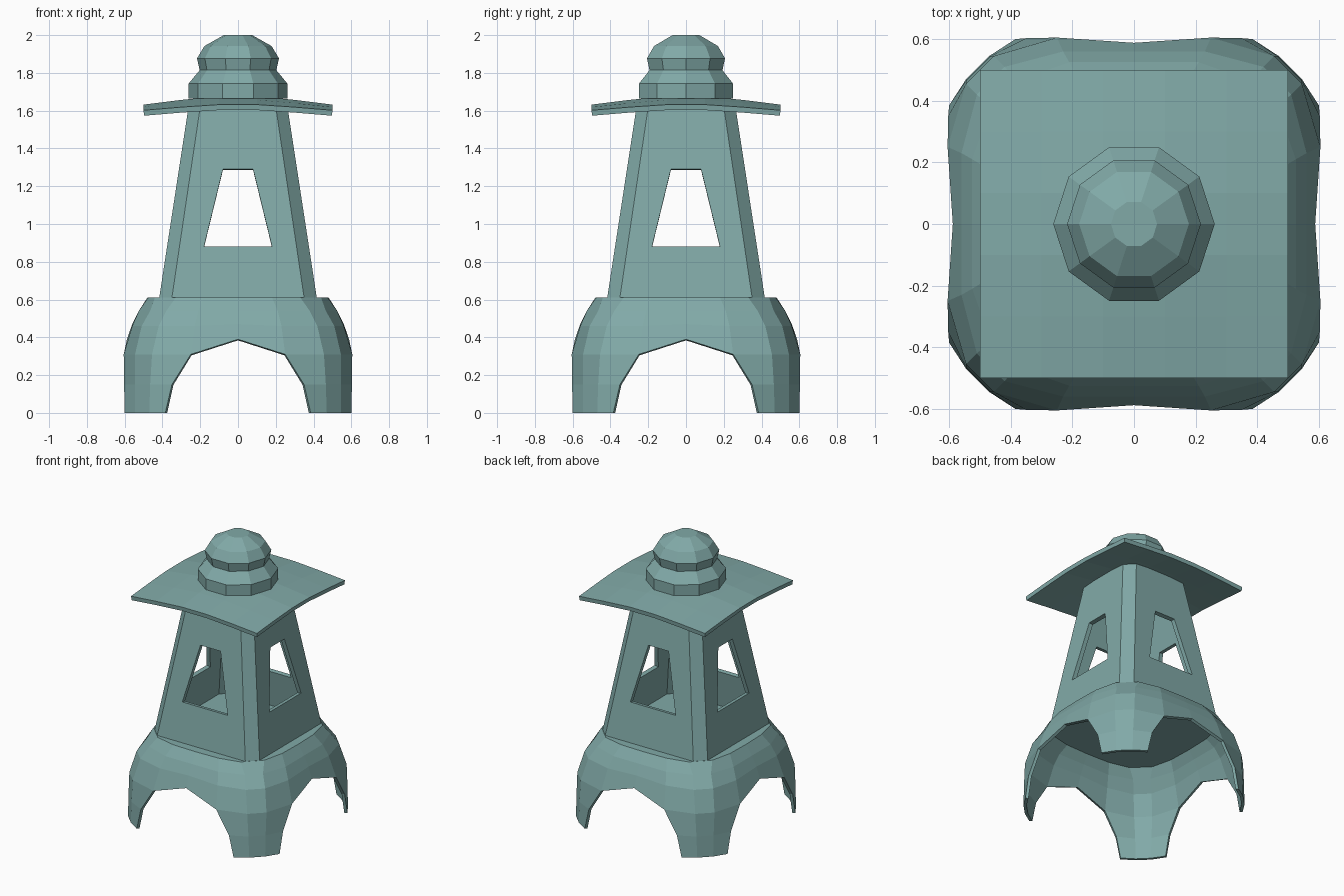
import bpy, bmesh, math
from mathutils import Vector

if "Cube" in bpy.data.objects:
    bpy.data.objects.remove(bpy.data.objects["Cube"])

# One weathered green stone colour
stone = bpy.data.materials.new("green_stone")
stone.diffuse_color = (0.22, 0.40, 0.39, 1)
stone.use_nodes = True
stone.node_tree.nodes["Principled BSDF"].inputs["Base Color"].default_value = stone.diffuse_color


def build(name, faces, inside, thickness=0):
    """Object from polygons, faces turned away from the inside point, optional shell thickness."""
    bm = bmesh.new()
    for pts in faces:
        bm.faces.new([bm.verts.new(p) for p in pts])
    bmesh.ops.remove_doubles(bm, verts=bm.verts, dist=1e-4)
    bm.normal_update()
    for f in bm.faces:
        if f.normal.dot(f.calc_center_median() - Vector(inside)) < 0:
            f.normal_flip()
    me = bpy.data.meshes.new(name)
    bm.to_mesh(me)
    bm.free()
    me.materials.append(stone)
    ob = bpy.data.objects.new(name, me)
    bpy.context.collection.objects.link(ob)
    if thickness:
        mod = ob.modifiers.new("shell", 'SOLIDIFY')
        mod.thickness = thickness
        mod.offset = -1
        mod.use_even_offset = True
    return ob


def turn(p, k):
    """Quarter turns about z."""
    x, y, z = p
    for _ in range(k % 4):
        x, y = -y, x
    return (x, y, z)


# Four-legged base: per row, z, mid-side (distance, z), arch edge point, corner point
rows = [
    (0.61, (0.48, 0.61), (0.18, 0.475), (0.33, 0.44)),
    (0.54, (0.525, 0.54), (0.21, 0.525), (0.38, 0.465)),
    (0.46, (0.56, 0.47), (0.23, 0.56), (0.42, 0.51)),
    (0.31, (0.588, 0.39), (0.25, 0.605), (0.455, 0.545)),
    (0.15, None, (0.35, 0.603), (0.465, 0.545)),
    (0.0, None, (0.385, 0.60), (0.47, 0.545)),
]
rings = []
for z, mid, a, b in rows:
    ring = []
    for k in range(4):
        quarter = [(0, -mid[0], mid[1]) if mid else None,
                   (a[0], -a[1], z), (b[0], -b[1], z),
                   (b[1], -b[0], z), (a[1], -a[0], z)]
        ring += [turn(p, k) if p else None for p in quarter]
    rings.append(ring)
faces = [rings[0]]
for up, low in zip(rings, rings[1:]):
    for i in range(20):
        j = (i + 1) % 20
        quad = [up[i], up[j], low[j], low[i]]
        if None not in quad:
            faces.append(quad)
build("legged_base", faces, (0, 0, 0.1), 0.02)

# Tapered lantern body with chamfered corners and four trapezoid windows
Z0, Z1 = 0.61, 1.64


def wall(x, z):
    return (x, -(0.417 + (0.259 - 0.417) * (z - Z0) / (Z1 - Z0)), z)


outer = [wall(-0.35, Z0), wall(0.35, Z0), wall(0.197, Z1), wall(-0.197, Z1)]
window = [wall(-0.18, 0.88), wall(0.18, 0.88), wall(0.08, 1.29), wall(-0.08, 1.29)]
faces = []
for k in range(4):
    o = [turn(p, k) for p in outer]
    w = [turn(p, k) for p in window]
    n = [turn(p, k + 1) for p in outer]
    for i in range(4):
        j = (i + 1) % 4
        faces.append([o[i], o[j], w[j], w[i]])
    faces.append([o[1], n[0], n[3], o[2]])
build("lantern_body", faces, (0, 0, 1.1), 0.03)

# Square roof slab, gently domed
steps = [-0.5, -0.3, -0.1, 0.1, 0.3, 0.5]
drop = {0.1: 0.0, 0.3: 0.02, 0.5: 0.045}


def roof(x, y):
    f, g = drop[abs(x)], drop[abs(y)]
    return (x, y, 1.677 - f - g + 7.4 * f * g)


faces = [[roof(a, c), roof(b, c), roof(b, d), roof(a, d)]
         for a, b in zip(steps, steps[1:]) for c, d in zip(steps, steps[1:])]
build("roof", faces, (0, 0, -2), 0.029)

# Ten-sided finial turned from a profile
profile = [(0.262, 1.665), (0.262, 1.743), (0.203, 1.814), (0.217, 1.877),
           (0.178, 1.942), (0.075, 2.0)]
circles = [[(r * math.cos(math.tau * i / 10), r * math.sin(math.tau * i / 10), z)
            for i in range(10)] for r, z in profile]
faces = [circles[0], circles[-1]]
for a, b in zip(circles, circles[1:]):
    faces += [[a[i], a[(i + 1) % 10], b[(i + 1) % 10], b[i]] for i in range(10)]
build("finial", faces, (0, 0, 1.8), 0)
